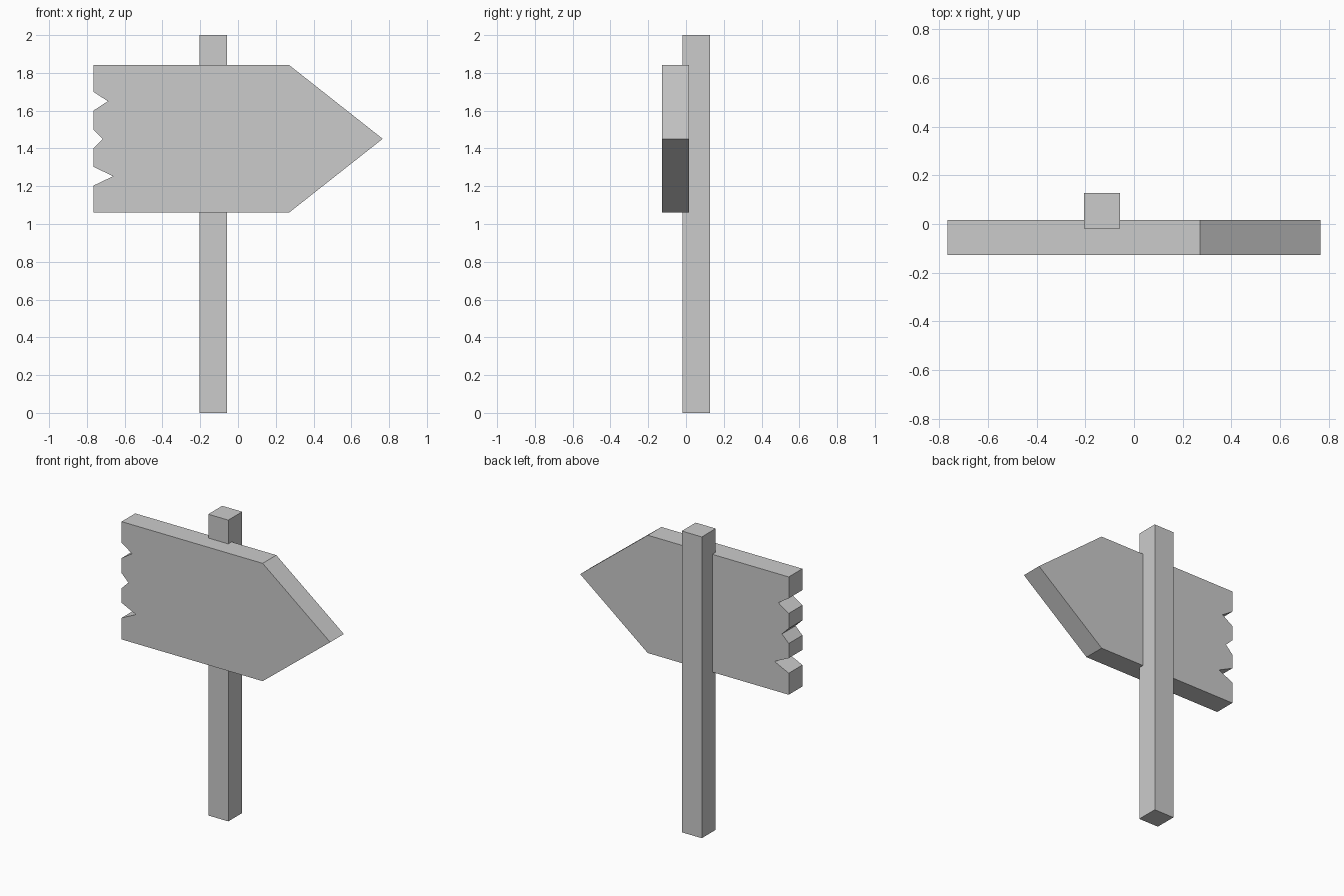
import bpy
import bmesh

cube = bpy.data.objects.get("Cube")
if cube:
    bpy.data.objects.remove(cube, do_unlink=True)

# One plain grey for the whole sign
GREY = (0.6, 0.6, 0.6, 1.0)
grey = bpy.data.materials.new("plain_grey")
grey.use_nodes = True
grey.diffuse_color = GREY
grey.node_tree.nodes["Principled BSDF"].inputs["Base Color"].default_value = GREY


def extruded(name, outline, y_front, y_back):
    """Solid from an (x, z) outline, extruded from front to back."""
    bm = bmesh.new()
    face = bm.faces.new([bm.verts.new((x, y_front, z)) for x, z in outline])
    result = bmesh.ops.extrude_face_region(bm, geom=[face])
    moved = [v for v in result["geom"] if isinstance(v, bmesh.types.BMVert)]
    bmesh.ops.translate(bm, verts=moved, vec=(0, y_back - y_front, 0))
    bmesh.ops.recalc_face_normals(bm, faces=bm.faces)
    mesh = bpy.data.meshes.new(name)
    bm.to_mesh(mesh)
    bm.free()
    mesh.materials.append(grey)
    obj = bpy.data.objects.new(name, mesh)
    bpy.context.collection.objects.link(obj)
    return obj


# Square post standing behind the board
extruded("post", [(-0.205, 0), (-0.058, 0), (-0.058, 2), (-0.205, 2)], -0.019, 0.127)

# Arrow board: pointed end, then three broken notches up the other end
left, bottom, top = -0.766, 1.06, 1.842
outline = [(left, top), (0.27, top), (0.766, 1.451), (0.27, bottom), (left, bottom)]
for z, depth in ((1.253, 0.105), (1.45, 0.05), (1.65, 0.077)):
    outline += [(left, z - 0.05), (left + depth, z), (left, z + 0.05)]
extruded("arrow_board", outline, -0.127, 0.016)
